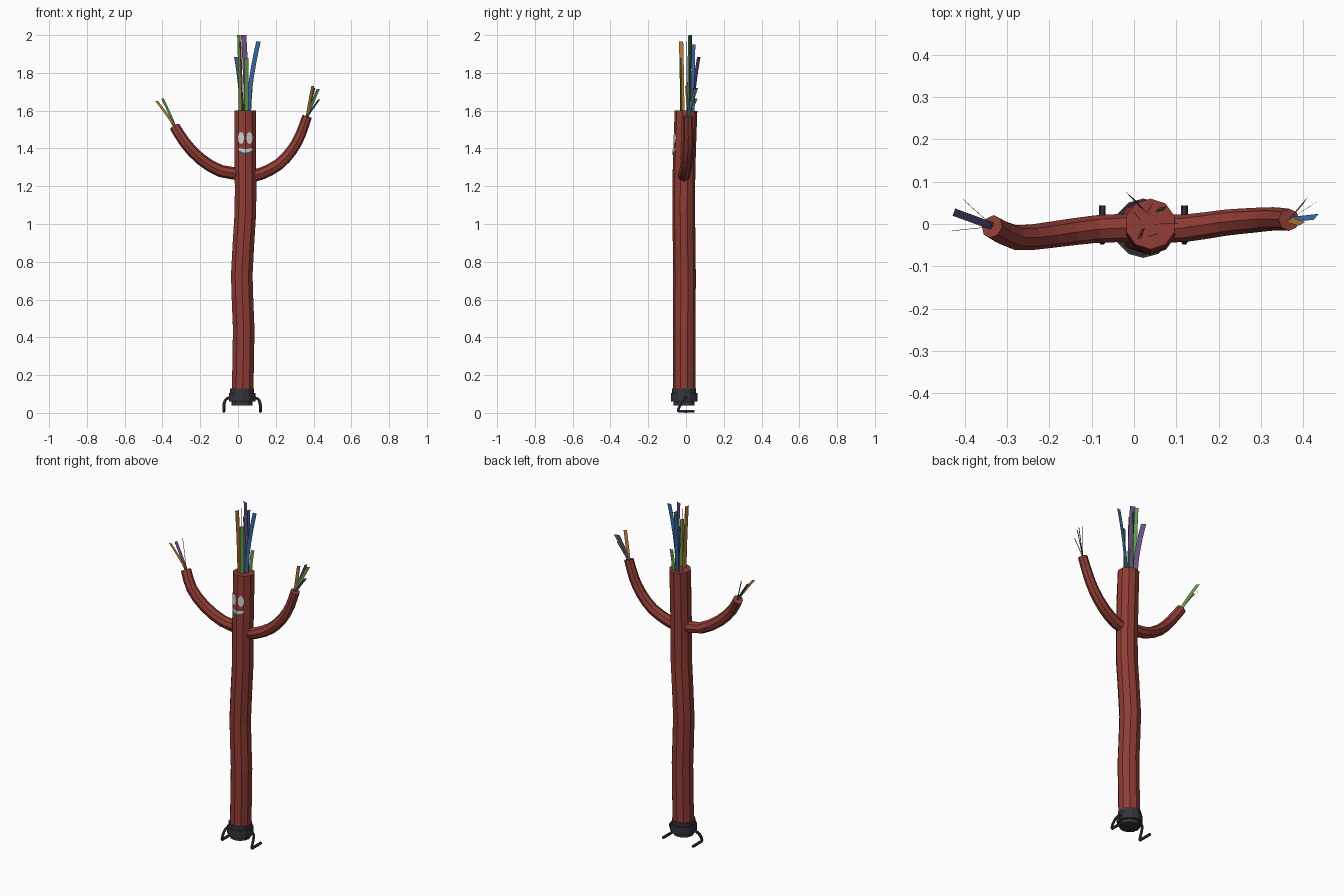
import bpy, bmesh, math
from mathutils import Vector
from mathutils.bvhtree import BVHTree

if "Cube" in bpy.data.objects:
    bpy.data.objects.remove(bpy.data.objects["Cube"])


def material(name, rgb):
    m = bpy.data.materials.new(name)
    m.diffuse_color = (*rgb, 1)
    m.use_nodes = True
    m.node_tree.nodes["Principled BSDF"].inputs["Base Color"].default_value = m.diffuse_color
    return m


RED = material("red fabric", (0.28, 0.045, 0.035))
DARK = material("dark grey", (0.035, 0.035, 0.042))
WHITE = material("pale grey", (0.6, 0.6, 0.58))
MOUTH = material("slate", (0.07, 0.09, 0.11))
GREEN = material("green", (0.12, 0.30, 0.06))
PURPLE = material("purple", (0.13, 0.08, 0.22))
BLUE = material("blue", (0.04, 0.14, 0.34))
ORANGE = material("orange", (0.48, 0.20, 0.04))


def make(name, bm, mat):
    me = bpy.data.meshes.new(name)
    bm.to_mesh(me)
    bm.free()
    me.materials.append(mat)
    ob = bpy.data.objects.new(name, me)
    bpy.context.collection.objects.link(ob)
    return ob


def smooth_path(pts, steps):
    """Catmull-Rom through the points."""
    p = [Vector(q) for q in pts]
    p = [2 * p[0] - p[1]] + p + [2 * p[-1] - p[-2]]
    out = []
    for i in range(1, len(p) - 2):
        a, b, c, d = p[i - 1:i + 3]
        for s in range(steps):
            t = s / steps
            out.append(0.5 * (2 * b + (c - a) * t + (2 * a - 5 * b + 4 * c - d) * t * t
                              + (3 * b - a - 3 * c + d) * t ** 3))
    return out + [p[-2]]


def tube(name, pts, r0, r1, sides, mat, steps=2, ref=(0, 1, 0)):
    path = smooth_path(pts, steps)
    bm = bmesh.new()
    rings = []
    for i, p in enumerate(path):
        t = (path[min(i + 1, len(path) - 1)] - path[max(i - 1, 0)]).normalized()
        u = Vector(ref)
        u = (u - u.dot(t) * t).normalized()
        v = t.cross(u)
        r = r0 + (r1 - r0) * i / (len(path) - 1)
        rings.append([bm.verts.new(p + r * (math.cos(a) * u + math.sin(a) * v))
                      for a in (2 * math.pi * k / sides for k in range(sides))])
    for a, b in zip(rings, rings[1:]):
        for k in range(sides):
            n = (k + 1) % sides
            bm.faces.new((a[k], a[n], b[n], b[k]))
    bm.faces.new(rings[0][::-1])
    bm.faces.new(rings[-1])
    return make(name, bm, mat)


# body and arms
body = tube("body", [(0.024, -0.01, 0.11), (0.03, -0.01, 0.45), (0.02, -0.008, 0.73),
                     (0.039, -0.012, 1.06), (0.039, -0.010, 1.3), (0.039, 0, 1.6)],
            0.06, 0.06, 10, RED)
tube("left_arm", [(0.03, -0.008, 1.265), (-0.09, -0.012, 1.28), (-0.2, -0.026, 1.345),
                  (-0.28, -0.032, 1.43), (-0.335, -0.006, 1.515)], 0.034, 0.028, 8, RED)
tube("right_arm", [(0.04, -0.01, 1.25), (0.12, -0.01, 1.265), (0.215, 0.003, 1.315),
                   (0.285, 0.009, 1.39), (0.33, 0.012, 1.47), (0.366, 0.01, 1.57)],
     0.034, 0.026, 8, RED)

# blower base
for name, z0, z1, r in (("base_bottom", 0.04, 0.065, 0.056), ("base_drum", 0.06, 0.105, 0.07),
                        ("base_collar", 0.10, 0.128, 0.064)):
    tube(name, [(0.022, -0.01, z0), (0.022, -0.01, z1)], r, r, 12, DARK, 1)

# bent feet
for name, s in (("left_foot", -1), ("right_foot", 1)):
    path = [(0.05, 0.0, 0.08), (0.082, -0.005, 0.075), (0.095, -0.025, 0.05),
            (0.097, -0.042, 0.012), (0.097, -0.02, 0.008), (0.097, 0.044, 0.008)]
    tube(name, [(0.022 + s * x, y, z) for x, y, z in path], 0.008, 0.008, 6, DARK, 3, (1, 0, 0.02))

# painted face, wrapped onto the body front
bm = bmesh.new()
bm.from_mesh(body.data)
surface = BVHTree.FromBMesh(bm)
bm.free()


def decal(name, x0, x1, low, high, mat, n=14):
    """Thin plate between two height curves over x0..x1."""
    bm = bmesh.new()
    cols = []
    for i in range(n + 1):
        u = -1 + 2 * i / n
        x = x0 + (x1 - x0) * i / n
        col = []
        for j in range(5):
            z = low(u) + (high(u) - low(u)) * j / 4
            hit = surface.ray_cast(Vector((x, -1, z)), Vector((0, 1, 0)))[0]
            col.append(bm.verts.new((x, hit.y - 0.003, z)))
        cols.append(col)
    for a, b in zip(cols, cols[1:]):
        for j in range(4):
            bm.faces.new((a[j], b[j], b[j + 1], a[j + 1]))
    make(name, bm, mat)


def arc(u):
    return math.sqrt(max(0.0, 1 - u * u)) + 0.02


for name, cx in (("left_eye", 0.016), ("right_eye", 0.061)):
    decal(name, cx - 0.016, cx + 0.016, lambda u: 1.455 - 0.030 * arc(u),
          lambda u: 1.455 + 0.031 * arc(u), WHITE)
decal("teeth", 0.002, 0.076, lambda u: 1.378 + 0.014 * u * u, lambda u: 1.398 + 0.003 * u * u, WHITE)
decal("mouth", 0.010, 0.068, lambda u: 1.364 + 0.014 * u * u, lambda u: 1.379 + 0.009 * u * u, MOUTH)


def streamer(name, start, end, angle, width, mat, power):
    """Ribbon leaning outwards; angle is its width direction seen from above."""
    a, b = Vector(start), Vector(end)
    w = Vector((math.cos(math.radians(angle)), math.sin(math.radians(angle)), 0)) * width / 2
    bm = bmesh.new()
    prev = None
    for i in range(7):
        t = i / 6
        p = a.lerp(b, t ** power)
        p.z = a.z + (b.z - a.z) * t
        row = (bm.verts.new(p - w), bm.verts.new(p + w))
        if prev:
            bm.faces.new((prev[0], prev[1], row[1], row[0]))
        prev = row
    make(name, bm, mat)


# head streamers: start xy, end xyz, angle, width, colour
HEAD = [((0.055, 0.0), (0.108, 0.002, 1.965), 5, 0.024, BLUE),
        ((0.012, 0.015), (0.004, 0.022, 2.0), -50, 0.026, GREEN),
        ((0.045, 0.02), (0.03, 0.025, 2.0), -20, 0.03, PURPLE),
        ((0.02, 0.035), (-0.010, 0.068, 1.885), -40, 0.028, PURPLE),
        ((0.022, -0.02), (0.012, -0.026, 1.965), 70, 0.024, ORANGE),
        ((0.045, -0.025), (0.044, -0.028, 1.88), 20, 0.022, GREEN),
        ((0.06, 0.03), (0.068, 0.04, 1.72), 10, 0.02, GREEN),
        ((0.035, 0.035), (0.04, 0.04, 1.95), 60, 0.022, BLUE)]
for i, (s, e, ang, w, m) in enumerate(HEAD):
    streamer(f"head_streamer_{i + 1}", (*s, 1.595), e, ang, w, m, 1.6)

# hand streamers
LEFT = [((-0.430, -0.016, 1.65), 10, 0.016, ORANGE), ((-0.400, 0.055, 1.665), -45, 0.02, GREEN),
        ((-0.425, 0.028, 1.645), 70, 0.018, PURPLE)]
RIGHT = [((0.396, 0.0, 1.73), 30, 0.018, ORANGE), ((0.425, 0.048, 1.715), 35, 0.02, GREEN),
         ((0.430, 0.017, 1.66), 50, 0.018, BLUE), ((0.405, 0.056, 1.72), 60, 0.018, PURPLE)]
for side, root, items in (("left", (-0.332, -0.006, 1.51), LEFT), ("right", (0.366, 0.01, 1.565), RIGHT)):
    for i, (e, ang, w, m) in enumerate(items):
        streamer(f"{side}_hand_streamer_{i + 1}", root, e, ang, w, m, 1.1)
